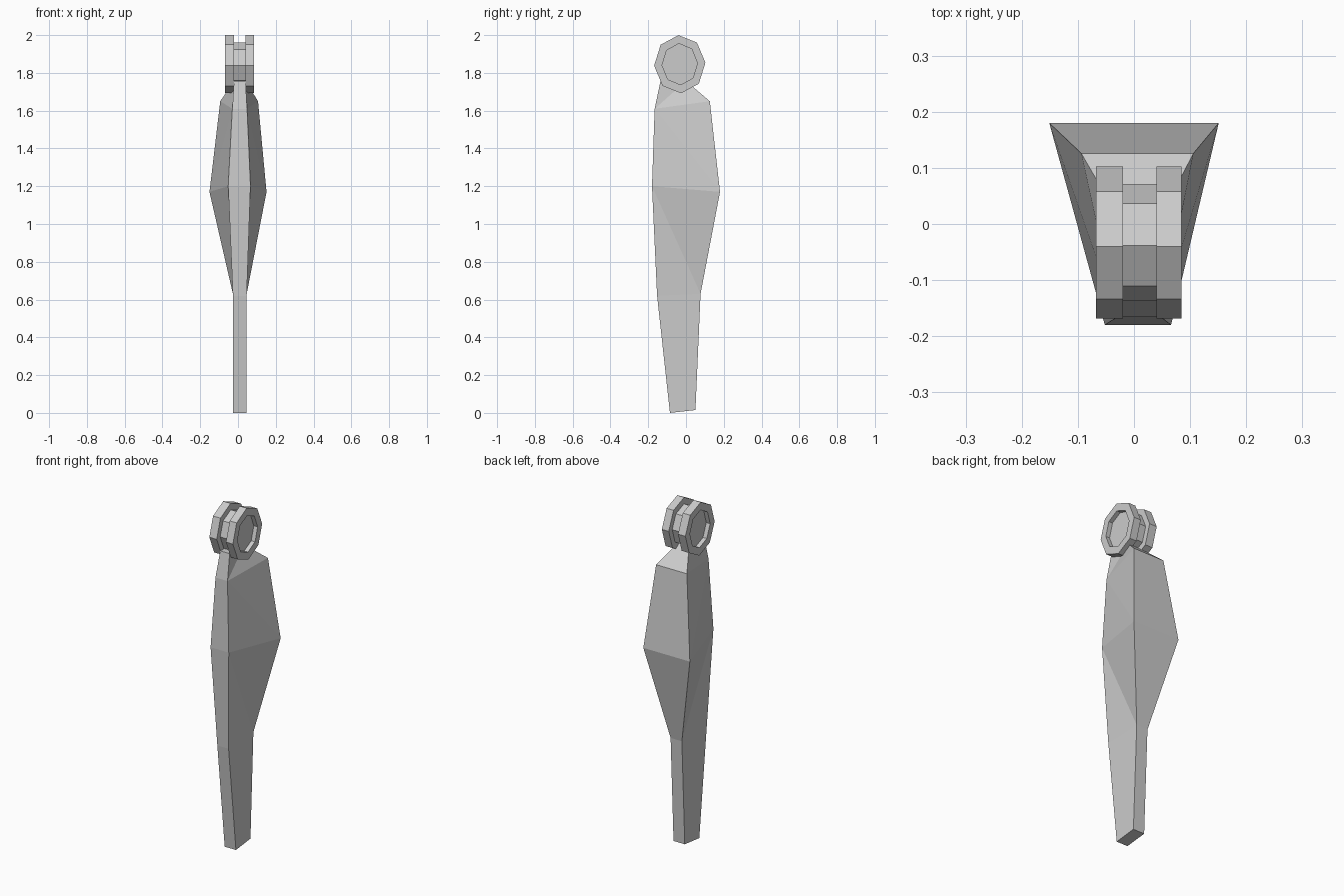
import bpy, bmesh, math

if "Cube" in bpy.data.objects:
    bpy.data.objects.remove(bpy.data.objects["Cube"])

AXLE_Y, AXLE_Z = -0.033, 1.846


def finish(bm, name):
    bmesh.ops.recalc_face_normals(bm, faces=bm.faces)
    mesh = bpy.data.meshes.new(name)
    bm.to_mesh(mesh)
    bm.free()
    obj = bpy.data.objects.new(name, mesh)
    bpy.context.collection.objects.link(obj)
    return obj


def octagon_part(name, profile):
    """Eight-sided turned part along x; profile holds (x, y radius, z radius)."""
    bm = bmesh.new()
    angles = [math.radians(45 * k + 3) for k in range(8)]
    rings = [[bm.verts.new((x, AXLE_Y + ry * math.cos(a), AXLE_Z + rz * math.sin(a)))
              for a in angles] for x, ry, rz in profile]
    for a, b in zip(rings, rings[1:]):
        for i in range(8):
            j = (i + 1) % 8
            bm.faces.new((a[i], a[j], b[j], b[i]))
    bm.faces.new(rings[0])
    bm.faces.new(rings[-1])
    return finish(bm, name)


# Tapered limb: front edge (y, z, x0, x1) and back edge of each section
sections = [
    ((-0.085, 0.0, -0.027, 0.046), (0.050, 0.015, -0.027, 0.046)),
    ((-0.153, 0.62, -0.027, 0.046), (0.077, 0.63, -0.027, 0.046)),
    ((-0.180, 1.20, -0.052, 0.066), (0.180, 1.17, -0.151, 0.151)),
    ((-0.166, 1.61, -0.030, 0.048), (0.126, 1.65, -0.094, 0.106)),
    ((-0.135, 1.757, -0.021, 0.040), (0.000, 1.757, -0.021, 0.040)),
]
bm = bmesh.new()
rings = []
for (fy, fz, f0, f1), (by, bz, b0, b1) in sections:
    rings.append([bm.verts.new(p) for p in
                  ((f0, fy, fz), (f1, fy, fz), (b1, by, bz), (b0, by, bz))])
for n, (a, b) in enumerate(zip(rings, rings[1:])):
    bm.faces.new((a[0], a[1], b[1], b[0]))
    bm.faces.new((a[2], a[3], b[3], b[2]))
    # sides are folded along a diagonal
    for f, k in ((1, 2), (0, 3)):
        if n == 3:
            bm.faces.new((a[f], a[k], b[k]))
            bm.faces.new((a[f], b[k], b[f]))
        else:
            bm.faces.new((a[f], a[k], b[f]))
            bm.faces.new((a[k], b[k], b[f]))
bm.faces.new(rings[0])
bm.faces.new(rings[-1])
finish(bm, "limb")

# Joint hub between the two discs
octagon_part("joint_hub", [(-0.02, 0.104, 0.116), (0.04, 0.104, 0.116)])

# Recessed discs on either side of the hub
for name, inner, outer in (("joint_disc_left", -0.02, -0.068),
                           ("joint_disc_right", 0.04, 0.085)):
    floor = outer - math.copysign(0.025, outer)
    octagon_part(name, [(inner, 0.136, 0.154), (outer, 0.136, 0.154),
                        (outer, 0.094, 0.109), (floor, 0.094, 0.109)])
